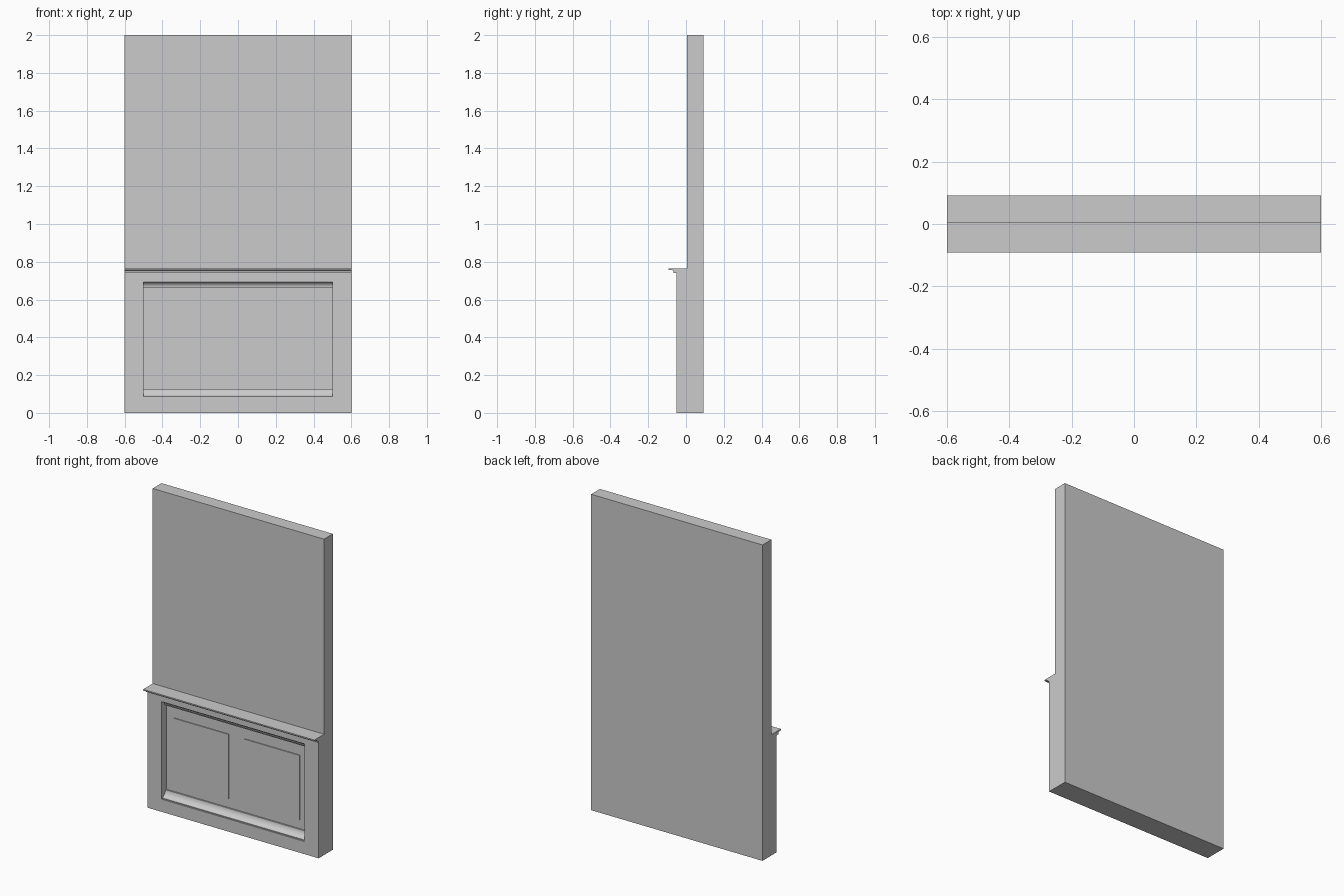
import bpy, bmesh

cube = bpy.data.objects.get("Cube")
if cube:
    bpy.data.objects.remove(cube, do_unlink=True)

grey = bpy.data.materials.new("plain grey")
grey.use_nodes = True
COLOUR = (0.6, 0.6, 0.6, 1)
grey.diffuse_color = COLOUR
grey.node_tree.nodes["Principled BSDF"].inputs["Base Color"].default_value = COLOUR


def extrude_profile(name, points, x0, x1, smooth=False):
    """Sweep a closed (y, z) profile along x."""
    bm = bmesh.new()
    face = bm.faces.new([bm.verts.new((x0, y, z)) for y, z in points])
    swept = bmesh.ops.extrude_face_region(bm, geom=[face])["geom"]
    verts = [v for v in swept if isinstance(v, bmesh.types.BMVert)]
    bmesh.ops.translate(bm, verts=verts, vec=(x1 - x0, 0, 0))
    bmesh.ops.recalc_face_normals(bm, faces=bm.faces)
    mesh = bpy.data.meshes.new(name)
    bm.to_mesh(mesh)
    bm.free()
    mesh.materials.append(grey)
    obj = bpy.data.objects.new(name, mesh)
    bpy.context.collection.objects.link(obj)
    if smooth:
        bpy.ops.object.select_all(action="DESELECT")
        obj.select_set(True)
        bpy.context.view_layer.objects.active = obj
        bpy.ops.object.shade_smooth_by_angle()
    return obj


def box(name, x0, x1, y0, y1, z0, z1):
    return extrude_profile(name, [(y0, z0), (y1, z0), (y1, z1), (y0, z1)], x0, x1)


HALF, INNER = 0.6, 0.5
BACK, WALL, FRAME, PANEL = 0.092, 0.004, -0.05, -0.003

# Wall slab
box("wall", -HALF, HALF, WALL, BACK, 0, 2)

# Wainscot frame and recessed field
box("right_stile", -HALF, -INNER, FRAME, WALL, 0, 0.74)
box("left_stile", INNER, HALF, FRAME, WALL, 0, 0.74)
box("bottom_rail", -INNER, INNER, FRAME, WALL, 0, 0.08)
box("top_rail", -INNER, INNER, FRAME, WALL, 0.70, 0.74)
box("recessed_field", -INNER, INNER, PANEL, WALL, 0.08, 0.70)

# Raised panels
for name, x0, x1 in (("right_panel", -0.445, -0.06), ("left_panel", 0.053, 0.438)):
    box(name, x0, x1, PANEL - 0.006, PANEL, 0.182, 0.592)

# Curved sill moulding at the foot of the recess
extrude_profile("sill_moulding", [
    (PANEL, 0.08), (-0.044, 0.08), (-0.044, 0.086), (-0.036, 0.089), (-0.026, 0.096),
    (-0.018, 0.106), (-0.013, 0.118), (-0.012, 0.126), (PANEL, 0.126)], -INNER, INNER, True)

# Stepped moulding at the head of the recess
extrude_profile("head_moulding", [
    (PANEL, 0.70), (-0.044, 0.70), (-0.044, 0.694), (-0.036, 0.691), (-0.027, 0.685),
    (-0.021, 0.676), (-0.019, 0.668), (-0.012, 0.668), (-0.012, 0.66), (PANEL, 0.66)],
    -INNER, INNER, True)

# Chair rail ledge with a small cove beneath
extrude_profile("ledge", [
    (WALL, 0.74), (-0.066, 0.74), (-0.066, 0.748), (-0.07, 0.755), (-0.092, 0.757),
    (-0.092, 0.765), (WALL, 0.765)], -HALF, HALF)
